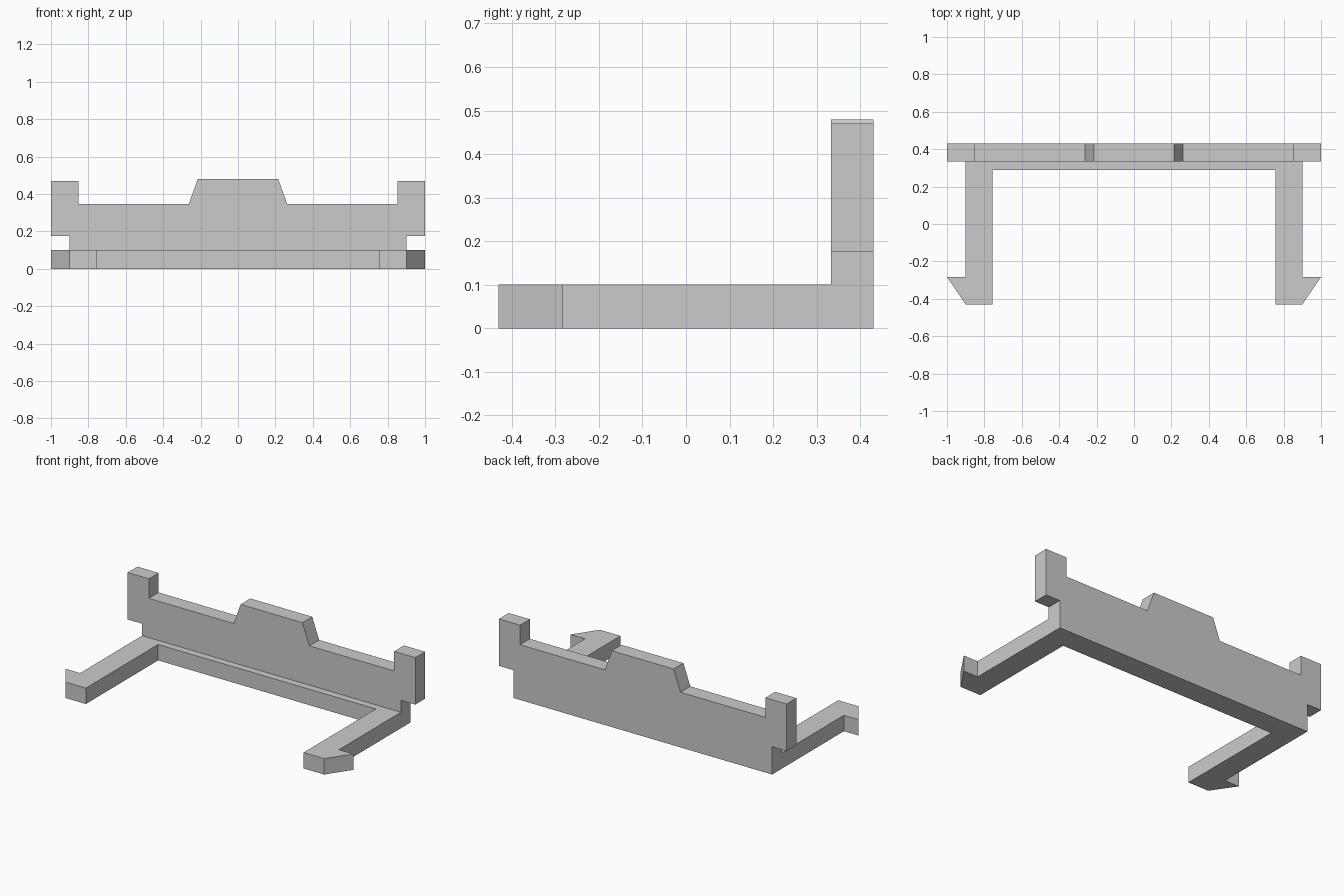
import bpy
import bmesh
from mathutils import Vector

cube = bpy.data.objects.get("Cube")
if cube:
    bpy.data.objects.remove(cube, do_unlink=True)

grey = bpy.data.materials.new("light grey")
grey.use_nodes = True
colour = (0.6, 0.6, 0.6, 1)
grey.diffuse_color = colour
grey.node_tree.nodes["Principled BSDF"].inputs["Base Color"].default_value = colour


def extrude_symmetric(name, half, place, direction):
    """Mirror a half outline across x = 0 and extrude it into a solid."""
    outline = half + [(-x, v) for x, v in reversed(half)]
    bm = bmesh.new()
    face = bm.faces.new([bm.verts.new(place(x, v)) for x, v in outline])
    result = bmesh.ops.extrude_face_region(bm, geom=[face])
    moved = [g for g in result["geom"] if isinstance(g, bmesh.types.BMVert)]
    bmesh.ops.translate(bm, verts=moved, vec=Vector(direction))
    bmesh.ops.recalc_face_normals(bm, faces=bm.faces)
    mesh = bpy.data.meshes.new(name)
    bm.to_mesh(mesh)
    bm.free()
    mesh.materials.append(grey)
    obj = bpy.data.objects.new(name, mesh)
    bpy.context.collection.objects.link(obj)
    return obj


BACK, PANEL_FRONT = 0.43, 0.333

# Upright panel with end posts and a raised trapezoid in the middle
panel_half = [(0.9, 0), (0.9, 0.175), (1, 0.175), (1, 0.47), (0.853, 0.47),
              (0.853, 0.347), (0.263, 0.347), (0.215, 0.48)]
extrude_symmetric("back_panel", panel_half,
                  lambda x, z: (x, PANEL_FRONT, z), (0, BACK - PANEL_FRONT, 0))

# Flat frame: front ledge and two arms ending in outward hooks
frame_half = [(0.9, PANEL_FRONT), (0.9, -0.283), (1, -0.283), (0.9, -0.43),
              (0.757, -0.43), (0.757, 0.288)]
extrude_symmetric("hooked_frame", frame_half,
                  lambda x, y: (x, y, 0), (0, 0, 0.1))
